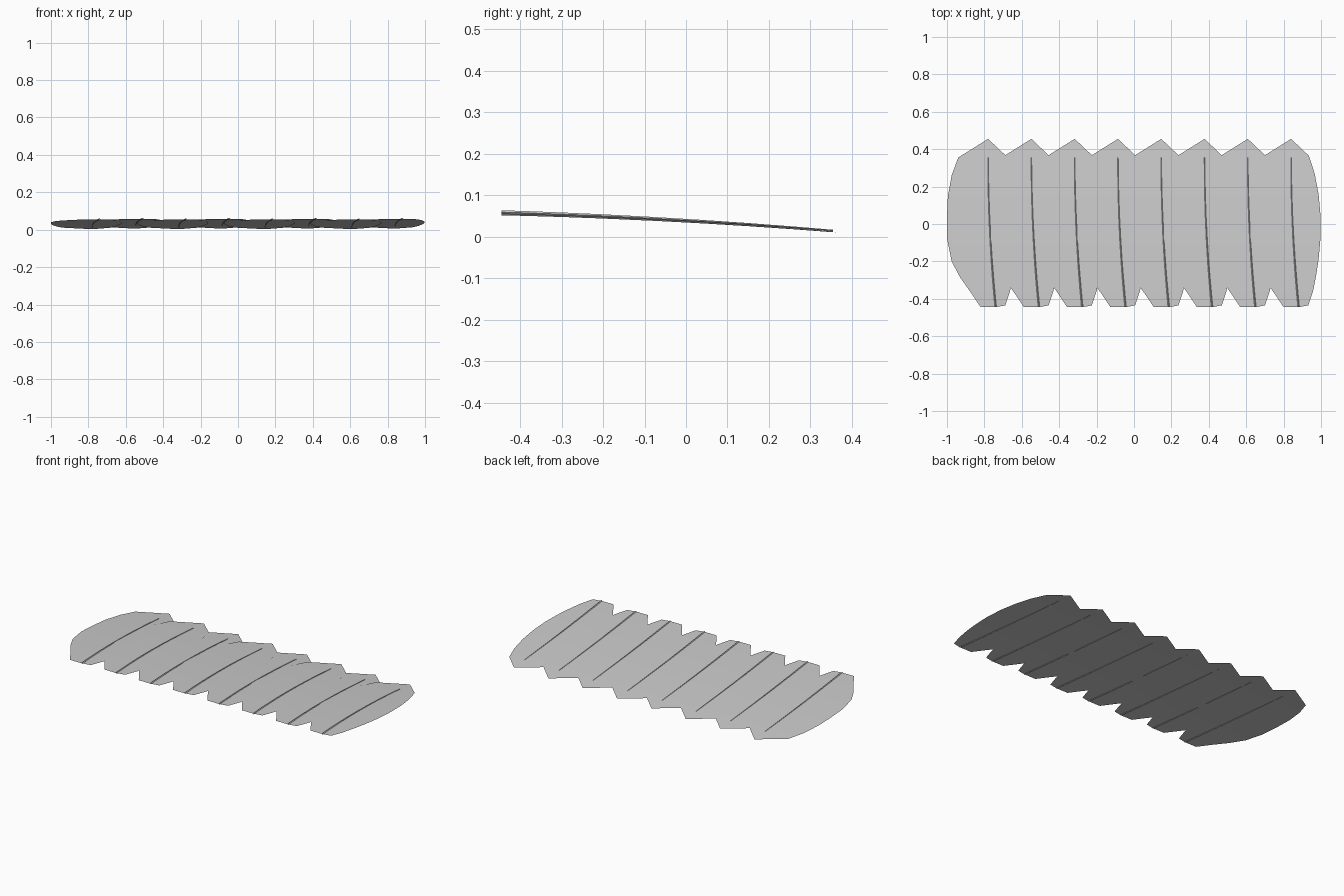
import bpy
import bmesh
from mathutils import Vector

if "Cube" in bpy.data.objects:
    bpy.data.objects.remove(bpy.data.objects["Cube"])

COUNT = 8
FIRST_X, STEP = -0.78, 0.2314

grey = bpy.data.materials.new("feather grey")
grey.use_nodes = True
grey.diffuse_color = (0.6, 0.6, 0.6, 1)
grey.node_tree.nodes["Principled BSDF"].inputs["Base Color"].default_value = (0.6, 0.6, 0.6, 1)

# Vane rows: y, left edge, right edge
ROWS = [(-0.445, -0.04, 0.092), (-0.37, -0.09, 0.117), (-0.285, -0.15, 0.134),
        (-0.2, -0.195, 0.147), (-0.08, -0.219, 0.158), (0.04, -0.22, 0.157),
        (0.15, -0.215, 0.147), (0.26, -0.195, 0.126), (0.355, -0.16, 0.095)]
TIP_Y = 0.455


def arch(y):
    """Height of the gentle lengthwise bend."""
    return 0.036 - 0.058 * y - 0.034 * y * y


def spine_x(y):
    """Sideways sweep of the quill."""
    return 0.04 * ((0.36 - y) / 0.8) ** 2 if y < 0.36 else 0


def finish(bm, name, x, lift, smooth):
    mesh = bpy.data.meshes.new(name)
    bm.to_mesh(mesh)
    bm.free()
    mesh.materials.append(grey)
    for face in mesh.polygons:
        face.use_smooth = smooth
    obj = bpy.data.objects.new(name, mesh)
    obj.location = (x, 0, lift)
    bpy.context.collection.objects.link(obj)


def make_vane(index, x, lift):
    bm = bmesh.new()
    rows = []
    for y, left, right in ROWS:
        points = [(left, y), (spine_x(y), y), (right, y + 0.01)]
        rows.append([bm.verts.new((px, py, arch(py))) for px, py in points])
    for low, high in zip(rows, rows[1:]):
        for i in range(2):
            bm.faces.new((low[i], low[i + 1], high[i + 1], high[i]))
    # Pointed end
    tip = bm.verts.new((0, TIP_Y, arch(TIP_Y)))
    for i in range(2):
        bm.faces.new((rows[-1][i], rows[-1][i + 1], tip))
    finish(bm, f"feather_vane_{index}", x, lift, True)


def make_quill(index, x, lift):
    # Square rod tapering toward the tip, laid along the vane
    bm = bmesh.new()
    rings = []
    for y in [row[0] for row in ROWS]:
        r = 0.0045 - 0.003 * (y + 0.445) / 0.8
        centre = Vector((spine_x(y), y, arch(y) + 0.001))
        offsets = [(-r, 0), (0, -r), (r, 0), (0, r)]
        rings.append([bm.verts.new(centre + Vector((dx, 0, dz))) for dx, dz in offsets])
    for a, b in zip(rings, rings[1:]):
        for i in range(4):
            j = (i + 1) % 4
            bm.faces.new((a[i], a[j], b[j], b[i]))
    bm.faces.new(rings[0][::-1])
    bm.faces.new(rings[-1])
    bmesh.ops.recalc_face_normals(bm, faces=bm.faces)
    finish(bm, f"feather_quill_{index}", x, lift, False)


# Row of overlapping feathers, every second one laid slightly higher
for n in range(COUNT):
    x = FIRST_X + n * STEP
    lift = 0.003 if n % 2 else 0.0
    make_vane(n + 1, x, lift)
    make_quill(n + 1, x, lift)
